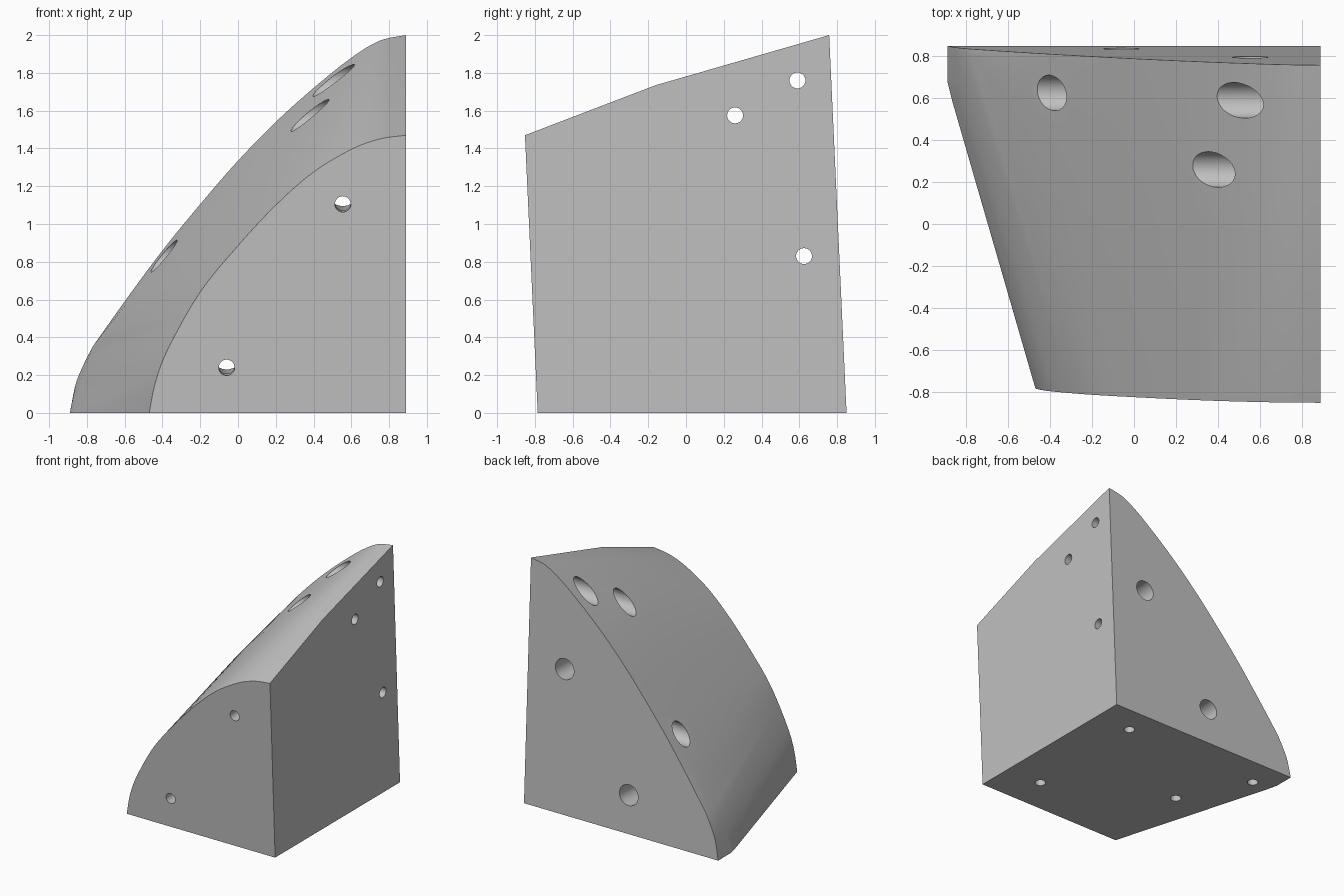
import bpy, bmesh, math
from mathutils import Vector

cube = bpy.data.objects.get("Cube")
if cube:
    bpy.data.objects.remove(cube, do_unlink=True)

TILT = 0.046          # lean shared by the front and back planes
SMALL, LARGE = 0.042, 0.085


def front_y(z):
    return -0.785 - TILT * z


def back_y(z):
    return 0.85 - TILT * z


def smooth_path(points, steps=6):
    """Catmull-Rom path through the given points."""
    p = [Vector(q) for q in points]
    p = [2 * p[0] - p[1]] + p + [2 * p[-1] - p[-2]]
    path = []
    for a, b, c, d in zip(p, p[1:], p[2:], p[3:]):
        for i in range(steps):
            t = i / steps
            path.append(0.5 * (2 * b + (c - a) * t + (2 * a - 5 * b + 4 * c - d) * t ** 2
                               + (3 * b - a - 3 * c + d) * t ** 3))
    return path + [p[-2]]


def new_object(name, bm):
    mesh = bpy.data.meshes.new(name)
    bm.to_mesh(mesh)
    bm.free()
    obj = bpy.data.objects.new(name, mesh)
    bpy.context.collection.objects.link(obj)
    return obj


# Profiles of the two end faces (x, z) and the crease across the curved side
front_profile = [(-0.47, 0), (-0.435, 0.17), (-0.365, 0.35), (-0.2, 0.64), (0, 0.885),
                 (0.2, 1.1), (0.4, 1.275), (0.6, 1.395), (0.75, 1.45), (0.89, 1.47)]
back_profile = [(-0.77, 0.35), (-0.6, 0.59), (-0.4, 0.86), (-0.2, 1.105), (0, 1.335),
                (0.2, 1.54), (0.4, 1.72), (0.6, 1.88), (0.75, 1.97), (0.89, 2)]
back_foot = [(-0.89, 0), (-0.86, 0.15), (-0.82, 0.25), (-0.77, 0.35)]
crease = [(-0.77, 0.8, 0.35), (-0.6, 0.635, 0.565), (-0.4, 0.465, 0.785),
          (-0.2, 0.325, 0.99), (0, 0.2, 1.185), (0.2, 0.08, 1.365), (0.4, -0.025, 1.525),
          (0.6, -0.11, 1.655), (0.75, -0.148, 1.715), (0.89, -0.16, 1.735)]
crease_foot = [(-0.865, 0.58, 0), (-0.84, 0.65, 0.13), (-0.81, 0.72, 0.24), (-0.77, 0.8, 0.35)]

# Solid wedge wrapped around the profiles
points = [Vector((x, front_y(z), z)) for x, z in smooth_path(front_profile)]
for part in (back_foot, back_profile):
    points += [Vector((x, back_y(z), z)) for x, z in smooth_path(part)]
points += smooth_path(crease) + smooth_path(crease_foot)
points += [Vector((0.89, front_y(0), 0)), Vector((0.89, back_y(0), 0)), Vector((-0.89, 0.68, 0))]

bm = bmesh.new()
for p in points:
    bm.verts.new(p)
bmesh.ops.remove_doubles(bm, verts=bm.verts[:], dist=0.001)
bmesh.ops.convex_hull(bm, input=bm.verts[:])
bmesh.ops.delete(bm, geom=[v for v in bm.verts if not v.link_faces], context='VERTS')
bmesh.ops.dissolve_limit(bm, angle_limit=math.radians(0.1), verts=bm.verts[:], edges=bm.edges[:])
bmesh.ops.recalc_face_normals(bm, faces=bm.faces[:])
body = new_object("wedge_body", bm)


def add_bore(bm, start, direction, sections, sides=40):
    """Stepped round cutter given as (distance, radius) along a direction."""
    turn = Vector(direction).to_track_quat('Z', 'Y')
    rings = []
    for dist, radius in sections:
        ring = []
        for i in range(sides):
            a = math.tau * i / sides
            offset = Vector((radius * math.cos(a), radius * math.sin(a), dist))
            ring.append(bm.verts.new(Vector(start) + turn @ offset))
        rings.append(ring)
    for lower, upper in zip(rings, rings[1:]):
        for i in range(sides):
            j = (i + 1) % sides
            bm.faces.new((lower[i], lower[j], upper[j], upper[i]))
    bm.faces.new(rings[0][::-1])
    bm.faces.new(rings[-1])


# Bolt holes: narrow at the flat face, wide from there to the far side
through = [(-0.1, SMALL), (0.2, SMALL), (0.2, LARGE), (2.5, LARGE)]
blind = [(-0.1, SMALL), (0.15, SMALL)]
bm = bmesh.new()
for y, z in [(0.26, 1.575), (0.59, 1.76), (0.625, 0.83)]:
    add_bore(bm, (0.89, y, z), (-1, 0, 0), through)
for x, z in [(0.555, 1.105), (-0.06, 0.24)]:
    add_bore(bm, (x, front_y(z), z), (0, 1, TILT), through)
for x, y in [(0.56, 0.61), (0.56, -0.475), (-0.41, 0.02), (-0.71, 0.6)]:
    add_bore(bm, (x, y, 0), (0, 0, 1), blind)
bmesh.ops.recalc_face_normals(bm, faces=bm.faces[:])
cutter = new_object("hole_cutter", bm)
cutter.hide_render = True

cut = body.modifiers.new("holes", 'BOOLEAN')
cut.operation = 'DIFFERENCE'
cut.solver = 'EXACT'
cut.object = cutter
bpy.ops.object.select_all(action='DESELECT')
body.select_set(True)
bpy.context.view_layer.objects.active = body
bpy.ops.object.modifier_apply(modifier=cut.name)
bpy.data.objects.remove(cutter, do_unlink=True)

# Single grey finish
grey = bpy.data.materials.new("plain_grey")
grey.use_nodes = True
colour = (0.53, 0.53, 0.53, 1)
grey.diffuse_color = colour
grey.node_tree.nodes["Principled BSDF"].inputs["Base Color"].default_value = colour
body.data.materials.clear()
body.data.materials.append(grey)
for face in body.data.polygons:
    face.material_index = 0
bpy.ops.object.shade_smooth_by_angle(angle=math.radians(25))
